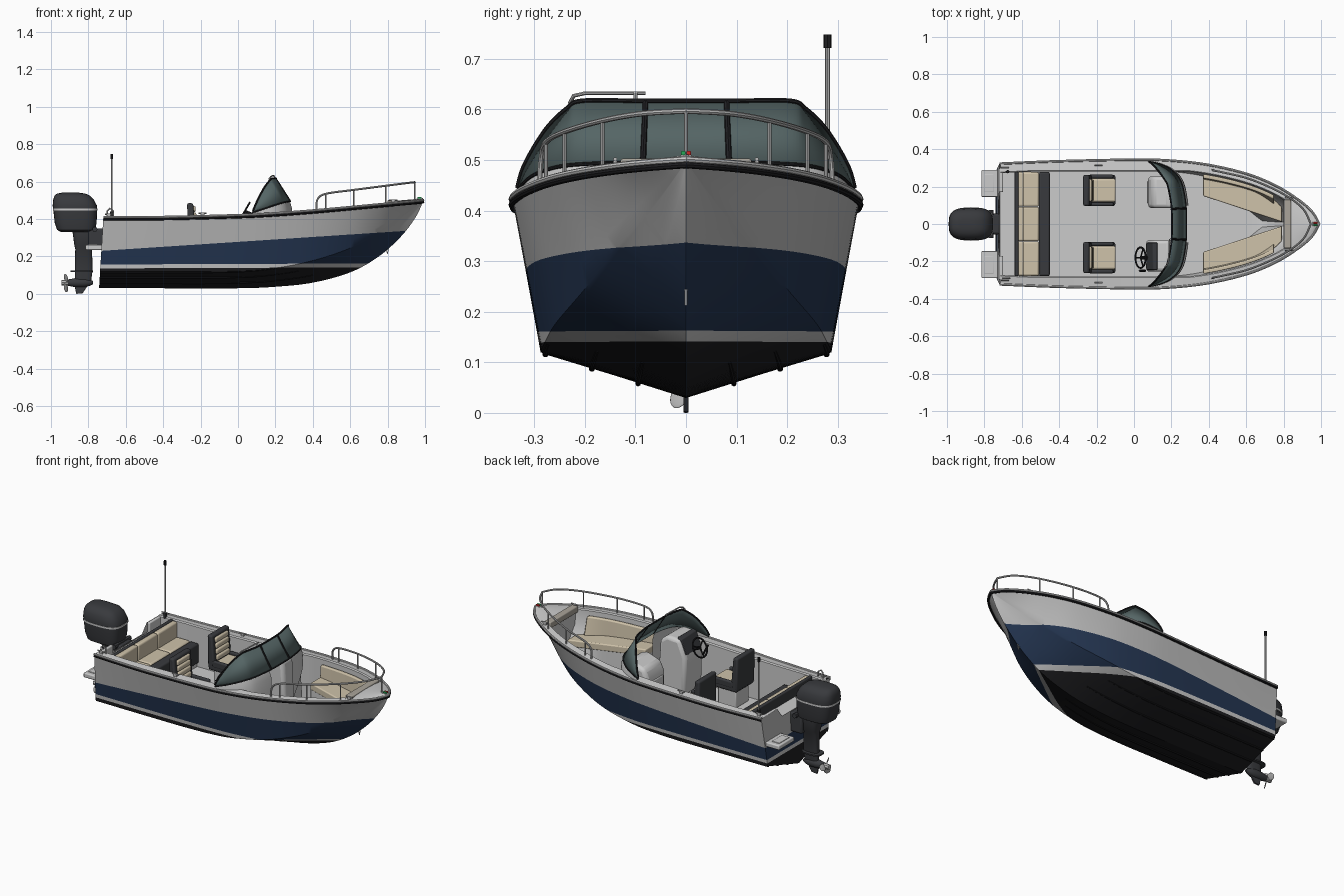
import bpy, bmesh
from math import sin, cos, pi, copysign
from mathutils import Vector, Matrix

if "Cube" in bpy.data.objects:
    bpy.data.objects.remove(bpy.data.objects["Cube"])

def mat(name, r, g, b):
    m = bpy.data.materials.new(name)
    m.diffuse_color = (r, g, b, 1)
    m.use_nodes = True
    m.node_tree.nodes["Principled BSDF"].inputs["Base Color"].default_value = m.diffuse_color
    return m
NAVY = mat("navy", .018, .037, .085)
BLACK = mat("black", .013, .013, .015)
CHAR = mat("charcoal", .04, .042, .047)
CREAM = mat("cream", .62, .54, .40)
GLASS = mat("glass", .09, .13, .13)
WHITE = mat("light_grey", .62, .62, .60)
STEEL = mat("steel", .5, .5, .5)
RED, GREEN = mat("red", .6, .02, .02), mat("green", .02, .4, .1)

def finish(name, bm, m=None, bevel=0):
    bmesh.ops.recalc_face_normals(bm, faces=bm.faces)
    me = bpy.data.meshes.new(name)
    bm.to_mesh(me)
    bm.free()
    return place(name, me, m, bevel)

def place(name, me, m=None, bevel=0):
    ob = bpy.data.objects.new(name, me)
    bpy.context.collection.objects.link(ob)
    if m:
        me.materials.clear()
        me.materials.append(m)
    me.shade_smooth()
    me.set_sharp_from_angle(angle=.6)
    if bevel:
        b = ob.modifiers.new("bevel", 'BEVEL')
        b.width, b.segments, b.limit_method = bevel, 3, 'ANGLE'
    return ob

def box(name, x, y, z, m=None, bevel=.006):
    bm = bmesh.new()
    bmesh.ops.create_cube(bm, size=1)
    for v in bm.verts:
        v.co = [a[0] + (a[1] - a[0]) * (c + .5) for a, c in zip((x, y, z), v.co)]
    return finish(name, bm, m, bevel)

def loft(name, rings, m=None, closed=False, caps=False, bevel=0):
    bm = bmesh.new()
    vs = [[bm.verts.new(p) for p in r] for r in rings]
    n = len(vs[0])
    for a, b in zip(vs, vs[1:]):
        for i in range(n if closed else n - 1):
            j = (i + 1) % n
            bm.faces.new((a[i], a[j], b[j], b[i]))
    if caps:
        bm.faces.new(vs[0])
        bm.faces.new(vs[-1])
    bmesh.ops.remove_doubles(bm, verts=bm.verts, dist=1e-5)
    return finish(name, bm, m, bevel)

def prism(name, prof, y0, y1, m=None, bevel=.006):
    return loft(name, [[(x, y, z) for x, z in prof] for y in (y0, y1)], m, True, True, bevel)

def stack(name, levels, m, n=32, e=.65):
    # rounded-rectangle sections: z, centre x, half length, half width
    def se(v): return copysign(abs(v) ** e, v)
    return loft(name, [[(cx + hx * se(cos(2*pi*i/n)), hy * se(sin(2*pi*i/n)), z) for i in range(n)]
                       for z, cx, hx, hy in levels], m, True, True)

def tube(name, pts, r, m=None, cyclic=False):
    cu = bpy.data.curves.new(name, 'CURVE')
    cu.dimensions, cu.bevel_depth, cu.bevel_resolution, cu.use_fill_caps = '3D', r, 2, True
    sp = cu.splines.new('POLY')
    sp.points.add(len(pts) - 1)
    for p, c in zip(sp.points, pts):
        p.co = (*c, 1)
    sp.use_cyclic_u = cyclic
    tmp = bpy.data.objects.new(name + "_tmp", cu)
    bpy.context.collection.objects.link(tmp)
    dg = bpy.context.evaluated_depsgraph_get()
    me = bpy.data.meshes.new_from_object(tmp.evaluated_get(dg))
    bpy.data.objects.remove(tmp)
    return place(name, me, m)

def spline(rows, n=8):
    R = [Vector(r) for r in rows]
    out = []
    for i in range(len(R) - 1):
        a, b = R[i], R[i+1]
        ma = (b - (R[i-1] if i else a)) / 2
        mb = ((R[i+2] if i + 2 < len(R) else b) - a) / 2
        for k in range(n):
            t = k / n
            out.append(a*(2*t**3 - 3*t*t + 1) + ma*(t**3 - 2*t*t + t) + b*(3*t*t - 2*t**3) + mb*(t**3 - t*t))
    return out + [R[-1]]

def mirrored(half):  # half runs from the side to the centre line
    return [tuple(p) for p in half] + [(p[0], -p[1], p[2]) for p in reversed(half[:-1])]

# Hull lines: x, sheer half width, sheer z, chine half width, chine z, keel z
LINES = spline([(-.72, .322, .41, .285, .12, .03), (-.4, .335, .41, .287, .12, .03), (0, .343, .42, .287, .122, .03),
                (.2, .338, .43, .28, .138, .038), (.4, .315, .445, .257, .178, .06), (.6, .268, .463, .2, .245, .115),
                (.75, .208, .477, .133, .33, .198), (.87, .135, .488, .065, .41, .305), (.95, .067, .495, .023, .465, .41),
                (.99, 0, .5, 0, .498, .496)])

def at(x):
    for a, b in zip(LINES, LINES[1:]):
        if x <= b[0]:
            return a.lerp(b, max(0, (x - a[0]) / (b[0] - a[0])))
    return LINES[-1]
def hw(x, z):  # hull half width at a height
    _, ws, zs, yc, zc, zk = at(x)
    if z <= zc:
        return max(0, yc * (z - zk) / (zc - zk))
    return yc + (ws - yc) * min(1, (z - zc) / (zs - zc))
def rake(x, z): return x - .06 * (.41 - z) * max(0, (-.3 - x) / .42)
def inner(x): return max(.02, min(.28, at(x)[1] - .05))
def frange(a, b, n): return [a + (b - a) * i / n for i in range(n + 1)]

# Hull skin with transom, cut into paint bands
bm = bmesh.new()
rings = []
for x, ws, zs, yc, zc, zk in LINES:
    half = [(rake(x, z), y, z) for y, z in
            [(ws + (yc - ws) * t, zs + (zc - zs) * t) for t in frange(0, 1, 5)] +
            [(yc * .96, zc - .005 * min(1, yc * 5)), (yc * .5, (zc + zk) / 2), (0, zk)]]
    rings.append([bm.verts.new(p) for p in mirrored(half)])
for a, b in zip(rings, rings[1:]):
    for i in range(len(a) - 1):
        bm.faces.new((a[i], a[i+1], b[i+1], b[i]))
notch = [bm.verts.new((rake(-.72, z), y, z)) for y, z in ((-.17, .41), (-.13, .355), (.13, .355), (.17, .41))]
transom = bm.faces.new(rings[0] + notch)
bmesh.ops.triangulate(bm, faces=[transom])
bmesh.ops.remove_doubles(bm, verts=bm.verts, dist=1e-5)
BANDS = [(.136, .004), (.157, .004), (.23, .0656)]
for z0, k in BANDS:
    bmesh.ops.bisect_plane(bm, geom=bm.verts[:] + bm.edges[:] + bm.faces[:], dist=1e-6,
                           plane_co=(-.73, 0, z0), plane_no=Vector((-k, 0, 1)).normalized())
for f in bm.faces:
    c = f.calc_center_median()
    f.material_index = sum(c.z > z0 + k * (c.x + .73) for z0, k in BANDS)
hull = finish("hull", bm)
for m in (BLACK, WHITE, NAVY, mat("hull_grey", .5, .5, .5)):
    hull.data.materials.append(m)

# Rub rail, gunwale trim and running strakes that fade out forward
tube("rub_rail", mirrored([(l[0], l[1] + .001, l[2] - .01) for l in LINES]), .0065, BLACK)
tube("gunwale_trim", mirrored([(l[0], l[1] + .001, l[2] + .001) for l in LINES]), .0065)
for s in (1, -1):
    for f, end in ((.33, .42), (.65, .34), (.97, .22)):
        tube("strake", [(rake(l[0], l[4]), s*l[3]*f, l[5] + (l[4] - l[5])*f + .006*max(0, (l[0] + .2)/(end + .2)) - .002)
                        for l in LINES if l[0] < end], .005, BLACK)

# Gunwale deck, cockpit walls and floor
rings = []
for x in frange(-.715, .81, 50):
    _, ws, zs, yc, zc, zk = at(x)
    fl = max(.175, zk + .02)
    half = [(x, ws, zs), (x, inner(x) + .006, zs + .006), (x, inner(x), zs)]
    for z in (.4, .34, .29, .23, fl):
        z = max(z, fl)
        half.append((x, max(.002, min(inner(x), hw(x, z) - .007)), z))
    rings.append(mirrored(half + [(x, 0, fl)]))
loft("cockpit_liner", rings)
loft("bow_bulkhead", [rings[-1][2:9], [(p[0], 0, p[2]) for p in rings[-1][2:9]], rings[-1][14:7:-1]])
loft("bow_deck", [mirrored([(x, at(x)[1], at(x)[2]), (x, at(x)[1]*.5, at(x)[2] + .01), (x, 0, at(x)[2] + .012)])
                  for x in frange(.81, .99, 16)])
box("bow_hatch", (.8, .84), (-.13, .13), (.465, .503), mat("taupe", .4, .37, .32))

# Stern: splash well, corner blocks, swim platforms
box("splash_well", (-.718, -.62), (-.28, .28), (.28, .355))
for s in (1, -1):
    box("stern_corner", (-.719, -.7), sorted((s*.17, s*.3)), (.3, .412))
    box("swim_platform", (-.815, -.72), sorted((s*.145, s*.29)), (.235, .262))
    box("platform_pad", (-.8, -.75), sorted((s*.17, s*.265)), (.255, .266), WHITE, .003)

# Stern bench
box("bench_base", (-.62, -.46), (-.278, .278), (.175, .275))
box("bench_front", (-.507, -.45), (-.278, .278), (.2, .318), CHAR, .01)
box("bench_back_shell", (-.638, -.618), (-.279, .279), (.27, .415), CHAR)
for y in (-.277, -.092, .093):
    box("bench_cushion", (-.6, -.508), (y, y + .184), (.27, .32), CREAM, .01)
    box("bench_backrest", (-.625, -.59), (y, y + .184), (.3, .41), CREAM, .01)

# Bow lounge: cushions, bases and backrests
for s in (1, -1):
    cush, base, back = [], [], []
    for x in frange(.37, .79, 20):
        yi = .15 - (x - .37) * .33
        lo, hi = [max(yi + .004, min(inner(x) - .012, hw(x, z) - .012)) for z in (.31, .35)]
        cush.append([(x, s*yi, .31), (x, s*yi, .35), (x, s*hi, .35), (x, s*lo, .31)])
        fl = max(.175, at(x)[5] + .02)
        base.append([(x, s*max(.003, min(yi + .004, hw(x, fl) - .008)), fl), (x, s*(yi + .004), .312)])
        zt = at(x)[2] - .025
        lo, hi = [min(inner(x) - .003, hw(x, z) - .009) for z in (.345, zt)]
        back.append([(x, s*(lo - .028), .345), (x, s*(hi - .022), zt), (x, s*hi, zt), (x, s*lo, .345)])
    loft("bow_cushion", cush, CREAM, True, True, .006)
    loft("bow_seat_base", base)
    loft("bow_seat_end", [[(.372, s*.15, z), (.372, s*(hw(.372, z) - .015), z)] for z in (.178, .25, .315)])
    loft("bow_backrest", back[:-2], CREAM, True, True, .006)

# Helm seats
for s in (1, -1):
    y = s * .18
    box("seat_pedestal", (-.245, -.125), (y - .06, y + .06), (.175, .285))
    box("seat_shell", (-.265, -.1), (y - .083, y + .083), (.28, .315), CHAR, .01)
    box("seat_cushion", (-.235, -.098), (y - .062, y + .062), (.3, .33), CREAM, .01)
    prism("seat_back", [(-.24, .29), (-.225, .32), (-.24, .485), (-.272, .485), (-.268, .29)], y - .083, y + .083, CHAR, .01)
    for i in range(4):
        z, x = .335 + i * .034, -.237 - i * .003
        box("seat_back_roll", (x, x + .02), (y - .06, y + .06), (z, z + .032), CREAM, .009)
    for t in (1, -1):
        box("seat_bolster", (-.24, -.11), sorted((y + t*.064, y + t*.084)), (.3, .34), CHAR, .008)

# Consoles, dash and steering wheel
prism("helm_console", [(.07, .175), (.065, .4), (.105, .5), (.19, .505), (.235, .47), (.255, .175)], -.255, -.085, None, .02)
prism("passenger_console", [(.08, .175), (.075, .4), (.1, .455), (.19, .485), (.235, .465), (.255, .175)], .085, .255, None, .02)
prism("dash_panel", [(.066, .415), (.1, .5), (.125, .51), (.125, .42)], -.245, -.1, CHAR, .004)
box("glove_door", (.07, .08), (.11, .23), (.3, .38), WHITE)
C, U, V = Vector((.035, -.18, .44)), Vector((.5, 0, .87)), Vector((0, 1, 0))
tube("steering_wheel", [C + .055*(U*cos(a) + V*sin(a)) for a in frange(0, 2*pi, 32)[:-1]], .005, BLACK, True)
for k in range(3):
    a = pi + k * 2*pi/3
    tube("wheel_spoke", [C, C + .055*(U*cos(a) + V*sin(a))], .004, BLACK)
tube("wheel_shaft", [C, C + Vector((.06, 0, -.025))], .01, BLACK)
tube("throttle_lever", [(.06, -.25, .37), (.03, -.25, .43)], .006, BLACK)

# Wraparound windshield with frame, and the moulded fairing below it
top = spline([(.08, .333, .445), (.1, .318, .492), (.135, .277, .56), (.165, .235, .602), (.18, .205, .617), (.2, .1, .617), (.203, 0, .617)])
low = spline([(.082, .333, .436), (.14, .32, .455), (.19, .297, .472), (.235, .255, .486), (.26, .2, .492), (.277, .1, .495), (.28, 0, .495)])
glass = loft("windshield_glass", [mirrored(top), mirrored(low)], GLASS)
glass.modifiers.new("thick", 'SOLIDIFY').thickness = .004
tube("windshield_top_frame", mirrored(top), .005, BLACK)
tube("windshield_base_frame", mirrored(low), .004, BLACK)
for s in (1, -1):
    side = [(p[0], s*p[1], p[2]) for p in low[:41]]
    loft("windshield_fairing", [side, [(x + .012, y, (z + .42)/2) for x, y, z in side], [(x + .014, y, min(z, .42 - max(0, .27 - abs(y)))) for x, y, z in side]])
    tube("windshield_post", [(.2, s*.08, .617), (.278, s*.085, .495)], .006, BLACK)
tube("windshield_grab_rail", [(.165, -.23, .612), (.175, -.222, .627), (.185, -.2, .632), (.19, -.08, .632)], .004, STEEL)
tube("grab_rail_foot", [(.192, -.1, .632), (.198, -.1, .618)], .004, STEEL)

# Bow rail and stanchions
rail = spline([(.42, .29, .452), (.425, .286, .505), (.47, .277, .535), (.62, .24, .556), (.79, .165, .578), (.9, .085, .592), (.945, 0, .597)])
tube("bow_rail", mirrored(rail), .0055, STEEL)
for x, y, z in ((.47, .277, .535), (.62, .24, .556), (.79, .165, .578)):
    for s in (1, -1):
        tube("rail_stanchion", [(x, s*y, z), (x, s*y, at(x)[2])], .004, STEEL)
tube("rail_stanchion_front", [(.945, 0, .597), (.945, 0, .5)], .004, STEEL)

# Cleats, nav lights, antenna
for x, y in ((-.19, .315), (.83, .14), (-.69, .3)):
    for s in (1, -1):
        z = at(x)[2] + .003
        tube("cleat_bar", [(x - .022, s*y, z + .014), (x + .022, s*y, z + .014)], .004, STEEL)
        box("cleat_foot", (x - .01, x + .01), (s*y - .004, s*y + .004), (z - .004, z + .014), STEEL, .001)
box("nav_light_base", (.955, .985), (-.012, .012), (.5, .51), STEEL, .003)
box("nav_light_red", (.96, .982), (.001, .01), (.508, .518), RED, .002)
box("nav_light_green", (.96, .982), (-.01, -.001), (.508, .518), GREEN, .002)
tube("antenna_pole", [(-.675, .28, .41), (-.675, .28, .73)], .005, STEEL)
tube("antenna_base", [(-.675, .28, .405), (-.675, .28, .44)], .009, CHAR)
tube("antenna_light", [(-.675, .28, .722), (-.675, .28, .748)], .008, BLACK)
tube("stern_hoop", [(-.7, -.29, .41), (-.698, -.29, .445), (-.685, -.29, .457), (-.668, -.29, .445), (-.665, -.29, .41)], .004, STEEL)
tube("bow_eye", [(.79, 0, .24), (.8, 0, .215), (.805, 0, .25)], .003, STEEL)

# Outboard motor
stack("motor_cowl", [(.44, -.87, .117, .086), (.47, -.872, .119, .087), (.505, -.88, .108, .08), (.525, -.886, .095, .066),
                     (.536, -.892, .076, .048), (.541, -.895, .045, .025)], CHAR)
stack("motor_band", [(.446, -.87, .12, .088), (.456, -.87, .12, .088)], WHITE)
stack("motor_lower_cowl", [(.33, -.86, .085, .055), (.342, -.865, .102, .075), (.38, -.868, .112, .083), (.446, -.87, .117, .086)], CHAR)
stack("motor_leg", [(.335, -.83, .055, .045), (.26, -.825, .05, .04), (.24, -.825, .045, .028), (.12, -.825, .047, .02),
                    (.05, -.83, .042, .014)], CHAR)
stack("motor_plate", [(.118, -.835, .06, .04), (.126, -.835, .06, .04)], CHAR)
prism("motor_skeg", [(-.875, .05), (-.8, .05), (-.83, .003), (-.865, 0)], -.005, .005, CHAR, .002)
box("motor_bracket", (-.8, -.715), (-.055, .055), (.235, .35), CHAR, .012)
tube("motor_tilt_tube", [(-.765, -.075, .345), (-.765, .075, .345)], .014, CHAR)
gear = stack("gearcase", [(-.065, 0, .008, .008), (-.05, 0, .016, .016), (-.02, 0, .024, .024), (.03, 0, .024, .024), (.07, 0, .017, .017)], CHAR, 24, 1)
gear.data.transform(Matrix.Translation((-.84, 0, .06)) @ Matrix.Rotation(-pi/2, 4, 'Y'))
tube("propeller_hub", [(-.905, 0, .06), (-.945, 0, .06)], .015, STEEL)
for k in range(3):
    bm = bmesh.new()
    bmesh.ops.create_uvsphere(bm, u_segments=16, v_segments=10, radius=1)
    blade = finish("propeller_blade", bm, STEEL)
    blade.data.transform(Matrix.Translation((-.92, 0, .06)) @ Matrix.Rotation(k*2*pi/3 + .6, 4, 'X') @
                         Matrix.Translation((0, 0, .03)) @ Matrix.Rotation(.6, 4, 'Z') @ Matrix.Diagonal((.003, .02, .025, 1)))
